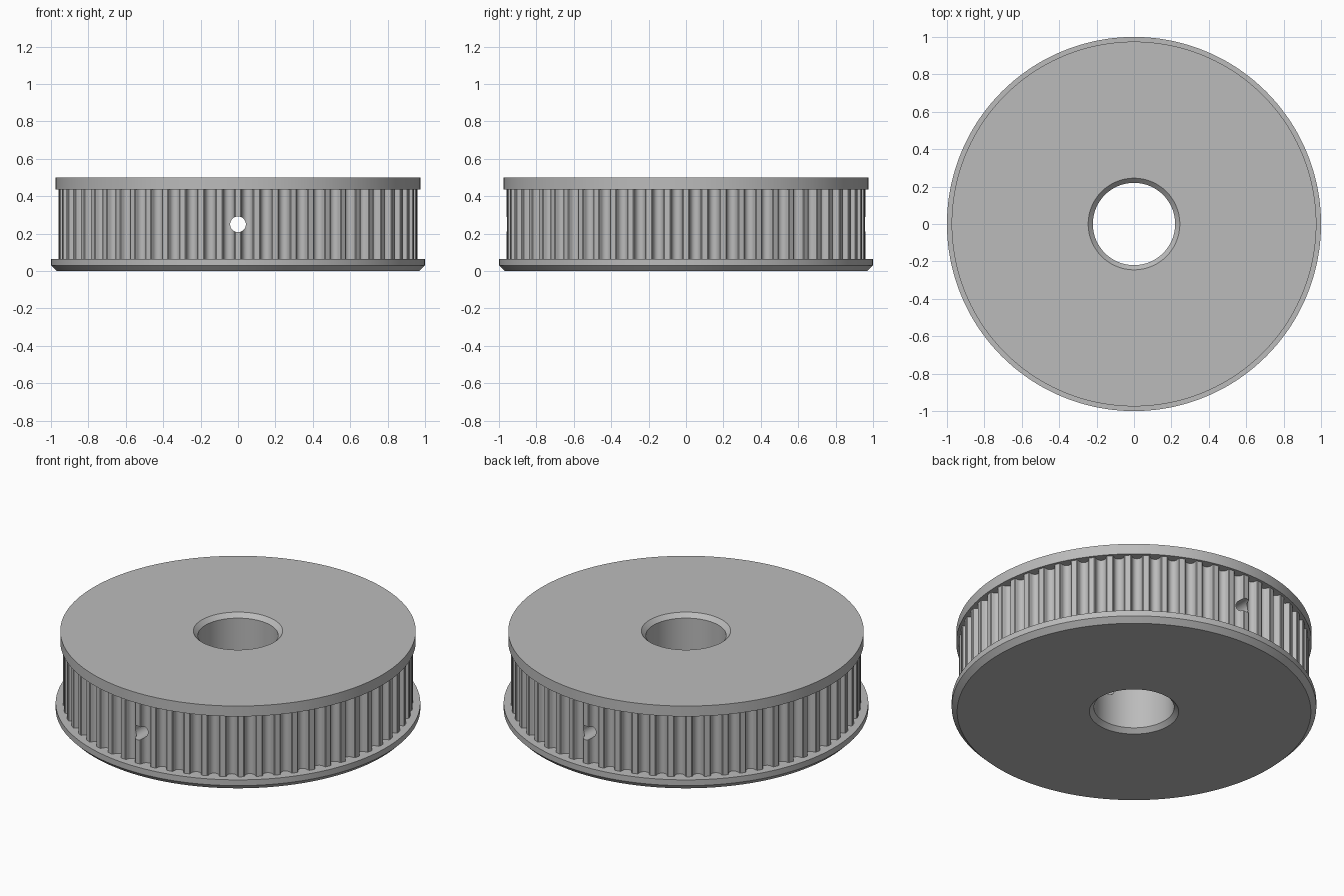
import bpy
import bmesh
from math import cos, sin, tau, pi

if "Cube" in bpy.data.objects:
    bpy.data.objects.remove(bpy.data.objects["Cube"])

TEETH = 60
TOOTH_R = 0.96     # tooth tip radius
DEPTH = 0.039      # groove depth
HALF_GROOVE = 0.55 * pi / TEETH   # half the groove angle at its floor
HALF_TIP = 0.29 * pi / TEETH      # half the flat tooth tip angle

metal = bpy.data.materials.new("grey metal")
metal.use_nodes = True
grey = (0.5, 0.5, 0.5, 1.0)
metal.diffuse_color = grey
metal.node_tree.nodes["Principled BSDF"].inputs["Base Color"].default_value = grey


def tooth_outline():
    """Angle and radius samples of the rim: rounded tips, round grooves."""
    pitch = tau / TEETH
    half = [(HALF_TIP, TOOTH_R), (HALF_TIP * 1.3, TOOTH_R - 0.003),
            (HALF_TIP * 1.48, TOOTH_R - 0.01)]
    for i in range(1, 7):
        t = i / 7 * pi / 2
        half.append((pitch / 2 - HALF_GROOVE * cos(t),
                     TOOTH_R - 0.012 - (DEPTH - 0.012) * sin(t)))
    floor = [(pitch / 2, TOOTH_R - DEPTH)]
    one = [(0, TOOTH_R)] + half + floor + [(pitch - a, r) for a, r in reversed(half)]
    return [(k * pitch + a - pi / 2, r) for k in range(TEETH) for a, r in one]


# Closed section of the pulley as (radius, height); None follows the teeth
section = [
    (0.22, 0.025), (0.245, 0.0),                       # lower bore chamfer
    (0.97, 0.0), (1.0, 0.03), (1.0, 0.065),            # lower flange
    (None, 0.065), (None, 0.437),                      # toothed rim
    (0.975, 0.437), (0.975, 0.5),                      # upper flange
    (0.245, 0.5), (0.22, 0.475),                       # upper bore chamfer
]

# Loft the section round the axis
outline = tooth_outline()
bm = bmesh.new()
rings = []
for radius, z in section:
    rings.append([bm.verts.new(((radius or r) * cos(a), (radius or r) * sin(a), z))
                  for a, r in outline])
count = len(outline)
for i, low in enumerate(rings):
    high = rings[(i + 1) % len(rings)]
    for j in range(count):
        k = (j + 1) % count
        bm.faces.new((low[j], low[k], high[k], high[j]))
bmesh.ops.recalc_face_normals(bm, faces=bm.faces)
mesh = bpy.data.meshes.new("toothed_pulley")
bm.to_mesh(mesh)
bm.free()
mesh.materials.append(metal)
pulley = bpy.data.objects.new("toothed_pulley", mesh)
bpy.context.collection.objects.link(pulley)

# Set screw hole through the front and back of the rim
bpy.ops.mesh.primitive_cylinder_add(vertices=48, radius=0.042, depth=2.4,
                                    location=(0, 0, 0.25), rotation=(pi / 2, 0, 0))
cutter = bpy.context.object
cutter.name = "screw_hole_cutter"
cutter.data.materials.append(metal)

bpy.context.view_layer.objects.active = pulley
pulley.select_set(True)
cutter.select_set(False)
cut = pulley.modifiers.new("screw_hole", "BOOLEAN")
cut.operation = "DIFFERENCE"
cut.solver = "EXACT"
cut.object = cutter
bpy.ops.object.modifier_apply(modifier=cut.name)
bpy.data.objects.remove(cutter)

bpy.ops.object.shade_smooth_by_angle(angle=pi / 6)
